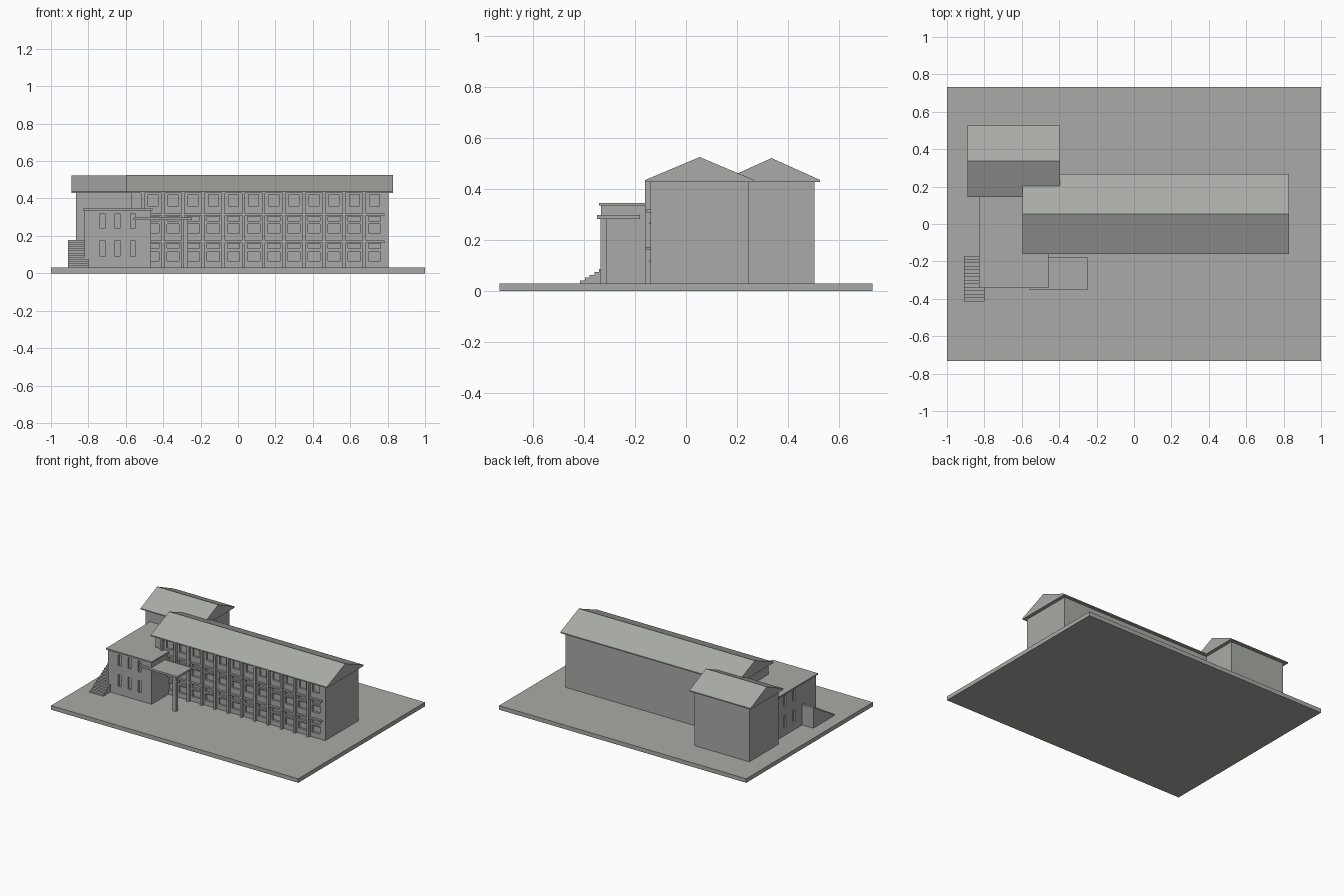
import bpy, bmesh

if "Cube" in bpy.data.objects:
    bpy.data.objects.remove(bpy.data.objects["Cube"])

stone = bpy.data.materials.new("warm_grey")
stone.diffuse_color = (0.40, 0.41, 0.385, 1)
stone.use_nodes = True
stone.node_tree.nodes["Principled BSDF"].inputs["Base Color"].default_value = stone.diffuse_color


def add_box(bm, x0, x1, y0, y1, z0, z1):
    v = [bm.verts.new((x, y, z)) for z in (z0, z1)
         for x, y in ((x0, y0), (x1, y0), (x1, y1), (x0, y1))]
    for f in ((3, 2, 1, 0), (4, 5, 6, 7), (0, 1, 5, 4),
              (1, 2, 6, 5), (2, 3, 7, 6), (3, 0, 4, 7)):
        bm.faces.new([v[i] for i in f])


def finish(name, bm):
    bmesh.ops.recalc_face_normals(bm, faces=bm.faces)
    me = bpy.data.meshes.new(name)
    bm.to_mesh(me)
    bm.free()
    me.materials.append(stone)
    ob = bpy.data.objects.new(name, me)
    bpy.context.collection.objects.link(ob)
    return ob


def boxes(name, items):
    bm = bmesh.new()
    for b in items:
        add_box(bm, *b)
    return finish(name, bm)


def extrude_x(name, profile, x0, x1):
    """Prism along x from a (y, z) outline."""
    bm = bmesh.new()
    a = [bm.verts.new((x0, y, z)) for y, z in profile]
    b = [bm.verts.new((x1, y, z)) for y, z in profile]
    bm.faces.new(a)
    bm.faces.new(b[::-1])
    n = len(profile)
    for i in range(n):
        bm.faces.new((a[i], a[(i + 1) % n], b[(i + 1) % n], b[i]))
    return finish(name, bm)


def carve(ob, items):
    """Cut window recesses into a wall block."""
    cutter = boxes("window_cutter", items)
    cutter.hide_render = True
    m = ob.modifiers.new("windows", 'BOOLEAN')
    m.operation, m.solver, m.object = 'DIFFERENCE', 'EXACT', cutter
    bpy.context.view_layer.objects.active = ob
    bpy.ops.object.modifier_apply(modifier=m.name)
    bpy.data.objects.remove(cutter)


def gable_roof(name, x0, x1, y0, y1, eave, ridge):
    ym = (y0 + y1) / 2
    extrude_x(name, [(y0, eave - 0.004), (y1, eave - 0.004), (y1, eave + 0.004),
                     (ym, ridge), (y0, eave + 0.004)], x0, x1)


G = 0.03          # ground level
FRONT = -0.14     # main facade plane

# Ground slab
boxes("ground_slab", [(-1, 1, -0.732, 0.732, 0, G)])

# Main block with a grid of recessed windows
main = boxes("main_block", [(-0.57, 0.805, FRONT, 0.245, G, 0.43)])
bays = [-0.455 + 0.1077 * i for i in range(12)]
rows = [(0.36, 0.42, 0.027), (0.28, 0.304, 0.033), (0.215, 0.264, 0.033),
        (0.132, 0.158, 0.033), (0.065, 0.114, 0.033)]
carve(main, [(x - w, x + w, FRONT - 0.05, FRONT + 0.015, z0, z1)
             for x in bays for z0, z1, w in rows])
gable_roof("main_roof", -0.595, 0.83, -0.16, 0.267, 0.432, 0.526)

# Facade pilasters, floor ledges and thin window bars
boxes("pilasters", [(x - 0.063, x - 0.046, FRONT - 0.021, FRONT + 0.005, G, 0.43)
                    for x in bays])
boxes("floor_ledges", [(-0.5, 0.783, FRONT - 0.016, FRONT + 0.005, z, z + 0.011)
                       for z in (0.309, 0.163)])
boxes("window_bars", [(x - 0.036, x + 0.036, FRONT - 0.004, FRONT + 0.005, z, z + 0.006)
                      for x in bays for z in (0.264, 0.114)])

# Rear wing
boxes("rear_wing", [(-0.865, -0.42, 0.168, 0.503, G, 0.43)])
gable_roof("rear_wing_roof", -0.89, -0.395, 0.145, 0.526, 0.432, 0.522)

# Front wing with tall narrow windows on its front and left sides
wing = boxes("front_wing", [(-0.82, -0.465, -0.333, 0.2, G, 0.336)])
levels = [(0.24, 0.32), (0.09, 0.175)]
carve(wing, [(x - 0.013, x + 0.013, -0.4, -0.318, z0, z1)
             for x in (-0.725, -0.645, -0.563) for z0, z1 in levels]
      + [(-0.9, -0.805, y - 0.013, y + 0.013, z0, z1)
         for y in (0.027, -0.078) for z0, z1 in levels])
boxes("front_wing_roof", [(-0.83, -0.458, -0.342, 0.2, 0.336, 0.346)])

# Entrance canopy on a corner post
boxes("canopy", [(-0.56, -0.246, -0.35, -0.18, 0.284, 0.298)])
boxes("canopy_post", [(-0.295, -0.268, -0.335, -0.31, G, 0.29)])

# Outside stair on the left
N, Y0, Y1, TOP = 13, -0.415, -0.172, 0.178
run, rise = (Y1 - Y0) / N, (TOP - G) / N
steps = [(Y1, G), (Y0, G)]
for i in range(N):
    steps += [(Y0 + i * run, G + (i + 1) * rise), (Y0 + (i + 1) * run, G + (i + 1) * rise)]
extrude_x("side_stair", steps, -0.91, -0.8)
